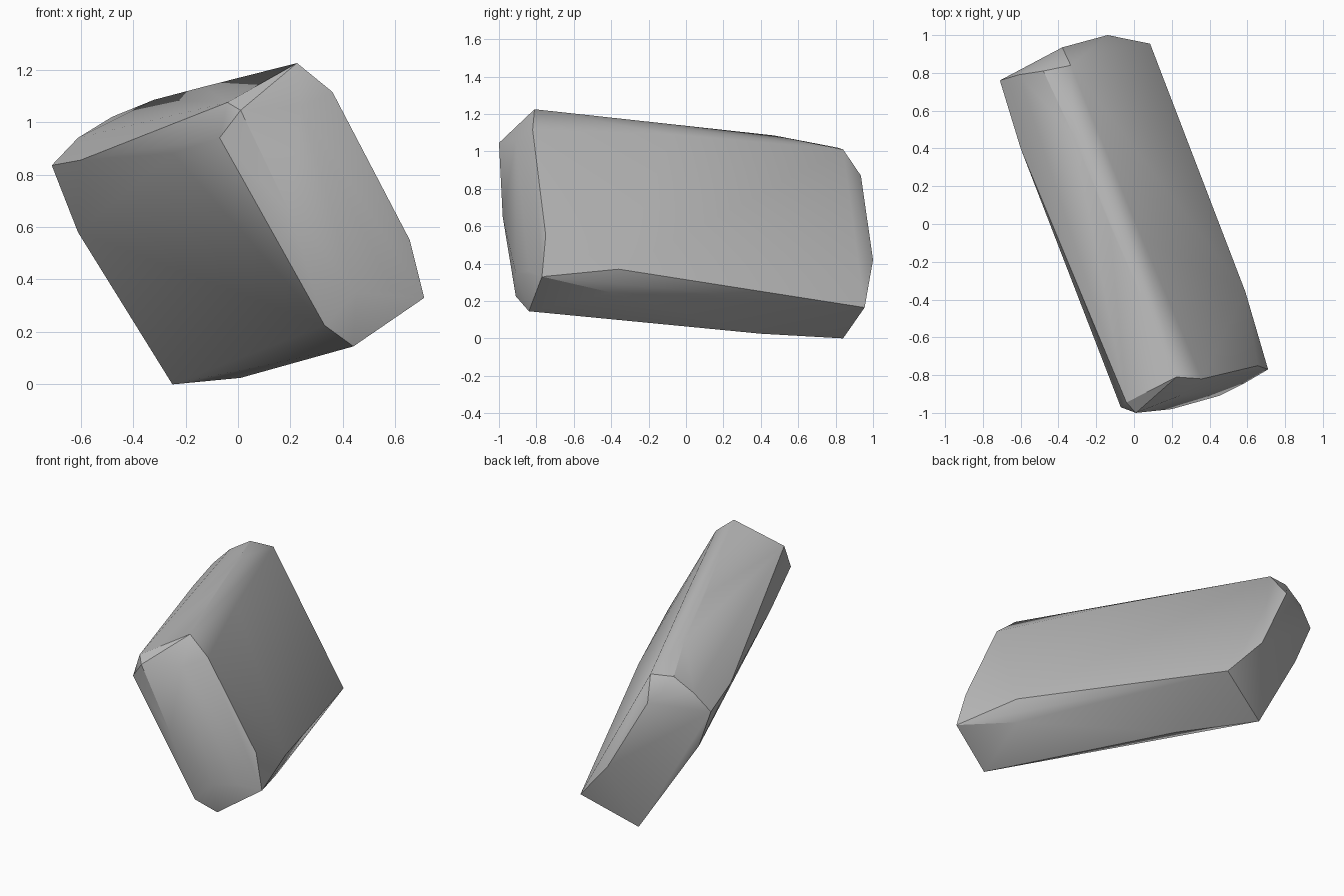
import bpy, bmesh, math

# Corner points of the leaning slab, grouped by the region they shape
front_end = [
    (0.225, -0.81, 1.225), (0.36, -0.82, 1.115), (0.24, -0.91, 1.06),
    (0.01, -1.0, 1.045), (-0.04, -0.945, 1.075), (-0.07, -0.97, 0.94),
    (0.20, -0.98, 0.65), (0.45, -0.91, 0.35), (0.59, -0.84, 0.36),
    (0.655, -0.75, 0.55), (0.71, -0.77, 0.33), (0.44, -0.84, 0.145),
    (0.33, -0.91, 0.225),
]
top_ridge = [
    (-0.13, 0.0, 1.135), (-0.32, 0.47, 1.085), (0.04, -0.07, 1.09),
    (-0.25, -0.50, 0.88), (-0.60, 0.40, 0.855),
]
back_end = [
    (-0.71, 0.76, 0.835), (-0.61, 0.79, 0.94), (-0.48, 0.81, 1.02),
    (-0.335, 0.84, 1.01), (-0.38, 0.935, 0.87), (-0.14, 1.0, 0.42),
    (0.085, 0.955, 0.165), (-0.25, 0.84, 0.0), (-0.33, 0.79, 0.17),
    (-0.61, 0.74, 0.58), (-0.45, 0.80, 0.47),
]
underside = [
    (0.01, 0.40, 0.025), (0.25, -0.30, 0.10), (-0.10, 0.35, 0.085),
    (-0.26, 0.80, 0.08), (0.55, -0.40, 0.245), (0.59, -0.36, 0.37),
    (0.27, 0.44, 0.22),
]

# Wrap the points in a closed faceted stone
bm = bmesh.new()
for p in front_end + top_ridge + back_end + underside:
    bm.verts.new(p)
bmesh.ops.convex_hull(bm, input=bm.verts[:])
loose = [v for v in bm.verts if not v.link_faces]
bmesh.ops.delete(bm, geom=loose, context='VERTS')
bmesh.ops.recalc_face_normals(bm, faces=bm.faces[:])

mesh = bpy.data.meshes.new("rock_slab")
bm.to_mesh(mesh)
bm.free()
rock = bpy.data.objects.new("rock_slab", mesh)
bpy.context.collection.objects.link(rock)

# Plain grey stone
stone = bpy.data.materials.new("grey_stone")
stone.diffuse_color = (0.5, 0.5, 0.5, 1.0)
mesh.materials.append(stone)

# Soft faces, crisp corners
bpy.context.view_layer.objects.active = rock
rock.select_set(True)
bpy.ops.object.shade_smooth_by_angle(angle=math.radians(30))
